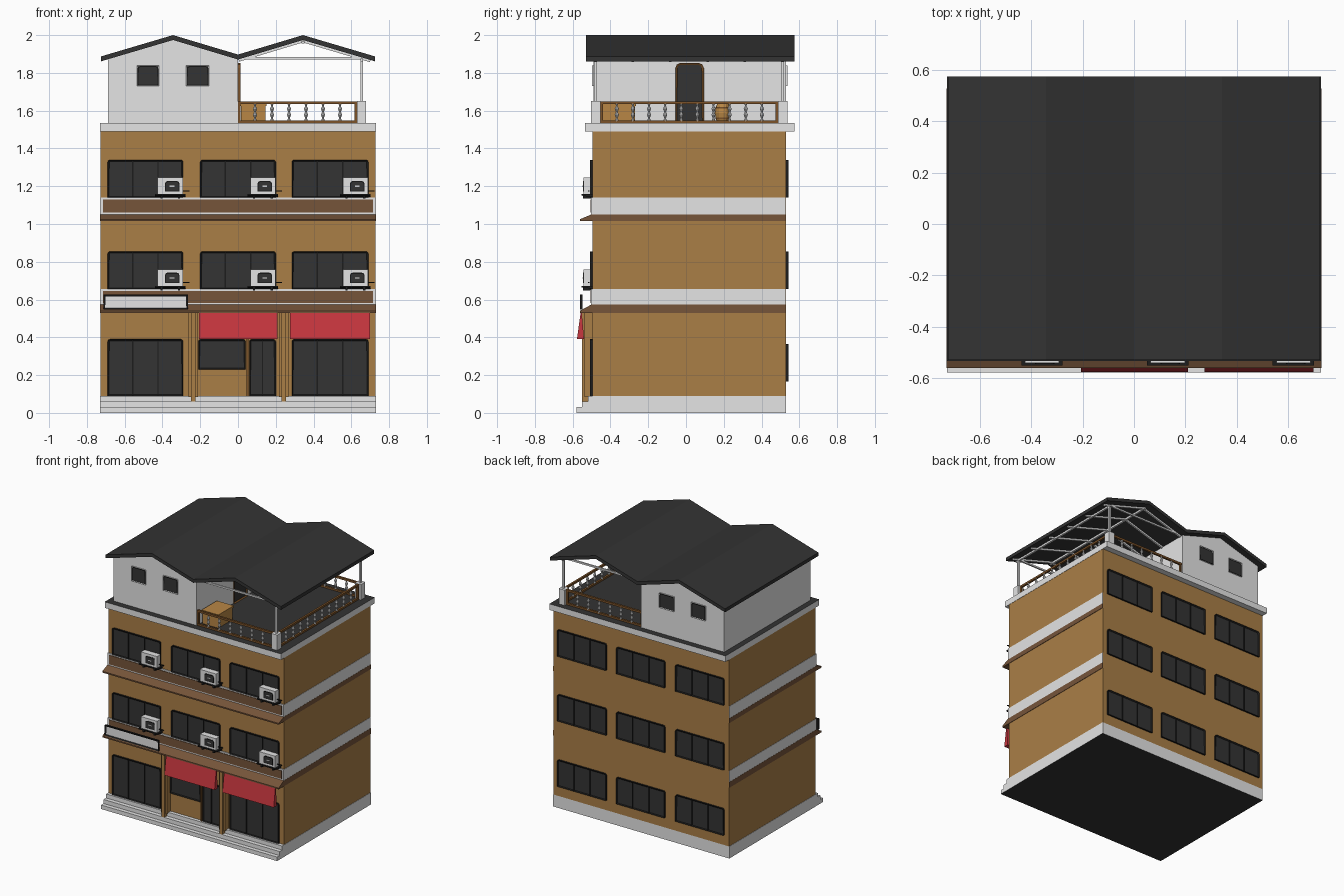
import bpy, bmesh, math
from mathutils import Matrix, Vector

if "Cube" in bpy.data.objects:
    bpy.data.objects.remove(bpy.data.objects["Cube"])


def mat(name, r, g, b):
    m = bpy.data.materials.new(name)
    m.diffuse_color = (r, g, b, 1)
    m.use_nodes = True
    m.node_tree.nodes["Principled BSDF"].inputs["Base Color"].default_value = m.diffuse_color
    return m


WALL = mat("ochre wall", 0.40, 0.21, 0.062)
WHITE = mat("off white", 0.78, 0.78, 0.78)
DARK = mat("charcoal", 0.033, 0.033, 0.033)
BLACK = mat("black trim", 0.012, 0.012, 0.012)
BROWN = mat("brown eave", 0.18, 0.09, 0.042)
WOOD = mat("rail wood", 0.20, 0.085, 0.022)
TAN = mat("tan wood", 0.48, 0.24, 0.06)
RED = mat("awning red", 0.58, 0.038, 0.05)


def finish(name, bm, *mats):
    bmesh.ops.recalc_face_normals(bm, faces=bm.faces)
    me = bpy.data.meshes.new(name)
    bm.to_mesh(me)
    bm.free()
    for m in mats:
        me.materials.append(m)
    ob = bpy.data.objects.new(name, me)
    bpy.context.collection.objects.link(ob)
    return ob


def box(name, x0, x1, y0, y1, z0, z1, m):
    bm = bmesh.new()
    bmesh.ops.create_cube(bm, size=1, matrix=Matrix.Translation(
        ((x0 + x1) / 2, (y0 + y1) / 2, (z0 + z1) / 2))
        @ Matrix.Diagonal((x1 - x0, y1 - y0, z1 - z0, 1)))
    return finish(name, bm, m)


def prism(name, pts, a, b, axis, m):
    """Extrude a profile along x (points are y,z) or y (points are x,z)."""
    place = (lambda p, t: (t, p[0], p[1])) if axis == 'x' else (lambda p, t: (p[0], t, p[1]))
    bm = bmesh.new()
    f = bm.faces.new([bm.verts.new(place(p, a)) for p in pts])
    ext = bmesh.ops.extrude_face_region(bm, geom=[f])
    d = Vector(place((0, 0), b - a))
    bmesh.ops.translate(bm, vec=d, verts=[v for v in ext['geom'] if isinstance(v, bmesh.types.BMVert)])
    return finish(name, bm, m)


def recolour(ob, m, rule):
    ob.data.materials.append(m)
    for p in ob.data.polygons:
        if rule(p.normal):
            p.material_index = 1


def window(name, u0, u1, z0, z1, wall, side='front', panes=1, frame=BLACK,
           pane=DARK, depth=0.012, rim=0.009, cut=0.012):
    """Chamfered frame with a recessed pane and mullions; u runs along the wall."""
    ang = {'front': 0, 'back': math.pi, 'right': math.pi / 2}[side]
    if side == 'back':
        u0, u1 = -u1, -u0
    off = {'front': (0, wall, 0), 'back': (0, wall, 0), 'right': (wall, 0, 0)}[side]
    M = Matrix.Translation(off) @ Matrix.Rotation(ang, 4, 'Z')
    pts = [(u0, z0), (u1, z0), (u1, z1 - cut), (u1 - cut * .3, z1 - cut * .3), (u1 - cut, z1),
           (u0 + cut, z1), (u0 + cut * .3, z1 - cut * .3), (u0, z1 - cut)]
    ob = prism(name, pts, 0.004, -depth, 'y', frame)
    bm = bmesh.new()
    bm.from_mesh(ob.data)
    f = min(bm.faces, key=lambda q: q.calc_center_median().y)
    bmesh.ops.inset_region(bm, faces=[f], thickness=rim)
    bmesh.ops.translate(bm, vec=(0, depth * .6, 0), verts=f.verts)
    f.material_index = 1
    for i in range(1, panes):
        c = u0 + (u1 - u0) * i / panes
        bmesh.ops.create_cube(bm, size=1, matrix=Matrix.Translation(
            (c, -depth * .4, (z0 + z1) / 2)) @ Matrix.Diagonal((.007, depth, z1 - z0 - rim, 1)))
    bmesh.ops.transform(bm, matrix=M, verts=bm.verts)
    bm.to_mesh(ob.data)
    bm.free()
    ob.data.materials.append(pane)
    return ob


def lathe(name, prof, x, y, m, n=8):
    """Turned shape from (radius, z) points."""
    bm = bmesh.new()
    rings = [[bm.verts.new((x + r * math.cos(2 * math.pi * i / n), y + r * math.sin(2 * math.pi * i / n), z))
              for i in range(n)] for r, z in prof]
    for a, b in zip(rings, rings[1:]):
        for i in range(n):
            bm.faces.new((a[i], a[(i + 1) % n], b[(i + 1) % n], b[i]))
    bm.faces.new(rings[0])
    bm.faces.new(rings[-1])
    return finish(name, bm, m)


def bar(name, a, b, w, m):
    a, b = Vector(a), Vector(b)
    bm = bmesh.new()
    bmesh.ops.create_cube(bm, size=1, matrix=Matrix.Translation((a + b) / 2)
                          @ (b - a).to_track_quat('Z', 'Y').to_matrix().to_4x4()
                          @ Matrix.Diagonal((w, w, (b - a).length, 1)))
    return finish(name, bm, m)


FY, BY = -0.495, 0.53
COLS = [(-0.69, -0.29), (-0.20, 0.20), (0.285, 0.69)]

# stepped plinth, main walls, roof slab
base = prism("stepped_base", [(-.58, 0), (BY, 0), (BY, .09), (-.52, .09), (-.52, .06), (-.55, .06),
                              (-.55, .03), (-.58, .03)], -.73, .73, 'x', WHITE)
recolour(base, DARK, lambda n: n.z < -.5)
box("main_walls", -.728, .728, FY, BY, .09, 1.495, WALL)
slab = box("roof_slab", -.73, .73, -.535, .575, 1.49, 1.535, WHITE)
recolour(slab, DARK, lambda n: n.z > .5)

# floor bands and sloping eaves
for z0, e0, z1 in ((.573, .53, .655), (1.05, 1.015, 1.14)):
    box("floor_band", -.73, .73, -.502, .528, z0, z1, WHITE)
    box("band_panel", -.715, .715, -.506, -.50, z0 + .01, z1 - .011, BROWN)
    prism("eave", [(-.562, e0), (-.562, e0 + .01), (-.502, z0), (.528, z0), (.528, e0), (-.50, e0)],
          -.731, .731, 'x', BROWN)

# upper windows with air conditioners, and back windows
for u0, u1 in COLS:
    for z in (.655, 1.14):
        window("front_window", u0, u1, z, z + .2, FY, panes=3)
        a, b = u1 - .135, u1 - .002
        box("aircon_case", a, b, -.543, FY, z + .018, z + .105, WHITE)
        c, h = (a + b) / 2 + .01, z + .06
        window("aircon_fan", c - .038, c + .038, h - .027, h + .027, -.543, depth=.003, rim=.006)
        box("fan_hub", c - .013, c + .013, -.547, -.54, h - .003, h + .003, WHITE)
        prism("aircon_tray", [(-.552, z + .018), (-.552, z + .01), (FY, z + .002), (FY, z + .018)],
              a - .014, b + .014, 'x', BLACK)
        for x in (a + .02, b - .02):
            box("aircon_bracket", x - .006, x + .006, -.545, FY, z - .006, z + .01, BLACK)
        bar("aircon_pipe", (b, -.515, z + .035), (b + .035, -.515, z + .035), .006, BLACK)
    for z in (.165, .655, 1.14):
        window("back_window", u0, u1, z, z + .2, BY, 'back', panes=3)

# ground floor shop fronts, pillars, door
for u0, u1 in (COLS[0], COLS[2]):
    window("shop_window", u0, u1, .09, .39, FY, panes=3)
window("middle_window", -.21, .04, .23, .39, FY)
window("shop_door", .06, .20, .09, .39, FY, panes=2)
box("door_jamb", .046, .056, -.51, FY, .09, .39, WOOD)
for x in (-.237, .243):
    box("pillar", x - .025, x + .025, -.538, FY, .085, .535, WALL)
    box("pillar_face", x - .012, x + .012, -.55, FY, .06, .535, WALL)

# awnings and blank sign board
for x0, x1 in ((-.206, .21), (.275, .70)):
    prism("awning", [(-.577, .392), (-.558, .53), (-.552, .53), (-.54, .392)], x0, x1, 'x', RED)
window("sign_board", -.712, -.265, .548, .628, -.552, pane=WHITE, depth=.01, rim=.012, cut=.002)

# roof house with windows and door
prism("roof_house", [(-.688, 1.53), (0, 1.53), (0, 1.88), (-.344, 1.985), (-.688, 1.88)],
      -.49, .53, 'y', WHITE)
for u0, u1 in ((-.535, -.418), (-.275, -.153)):
    for wall, side in ((-.49, 'front'), (.53, 'back')):
        window("house_window", u0, u1, 1.73, 1.84, wall, side, frame=WHITE, depth=.008, rim=.006, cut=.002)
        window("house_pane", u0 + .004, u1 - .004, 1.734, 1.836, wall, side, depth=.006, rim=.008)
window("terrace_door", -.056, .094, 1.535, 1.852, 0, 'right', frame=WOOD, rim=.011, cut=.025)

# double gable roof
top = [(-.726, 1.887), (-.344, 2.0), (0, 1.897), (.344, 2.0), (.726, 1.887)]
prism("gable_roof", top + [(x, z - .026) for x, z in reversed(top)], -.53, .575, 'y', DARK)

# white frame carrying the open half of the roof
N = 6
for i in range(N):
    y = -.48 + i * .99 / (N - 1)
    bar("rafter", (.005, y, 1.866), (.344, y, 1.968), .013, WHITE)
    bar("rafter", (.344, y, 1.968), (.70, y, 1.863), .013, WHITE)
    if i in (0, N - 1):
        bar("tie_beam", (0, y, 1.877), (.66, y, 1.877), .012, WHITE)
bar("side_beam", (.655, -.50, 1.868), (.655, .53, 1.868), .014, WHITE)
bar("ridge_beam", (.344, -.50, 1.962), (.344, .53, 1.962), .014, WHITE)
for y in (-.478, .513):
    box("pedestal", .63, .678, y - .026, y + .025, 1.53, 1.65, WHITE)
    box("roof_post", .648, .662, y - .007, y + .007, 1.65, 1.875, WHITE)

# terrace railings
PROF = [(.008, 1.543), (.008, 1.552), (.004, 1.56), (.011, 1.578), (.005, 1.594),
        (.011, 1.61), (.004, 1.626), (.008, 1.637)]


def railing(a, b, count):
    a, b = Vector(a), Vector(b)
    up = Vector((0, 0, 1))
    for z in (1.541, 1.642):
        bar("rail", a + up * z, b + up * z, .015, WOOD)
    d = (b - a).normalized() * .007
    for p in (a + d, b - d):
        bar("rail_end", p + up * 1.541, p + up * 1.642, .013, WOOD)
    for i in range(count):
        p = a.lerp(b, (i + 1) / (count + 1))
        lathe("baluster", PROF, p.x, p.y, WHITE)


railing((0, -.478, 0), (.63, -.478, 0), 6)
railing((0, .513, 0), (.63, .513, 0), 6)
railing((.655, -.452, 0), (.655, .487, 0), 10)

# terrace furniture
box("wooden_crate", .015, .145, -.44, -.27, 1.533, 1.625, TAN)
box("crate_lid", .01, .15, -.446, -.264, 1.625, 1.638, TAN)
lathe("barrel", [(.028, 1.533), (.038, 1.56), (.042, 1.587), (.038, 1.615), (.028, 1.642)], .06, .195, TAN, 12)
for z, r in ((1.556, .039), (1.612, .039)):
    lathe("barrel_hoop", [(r, z), (r + .001, z + .008)], .06, .195, WOOD, 12)
